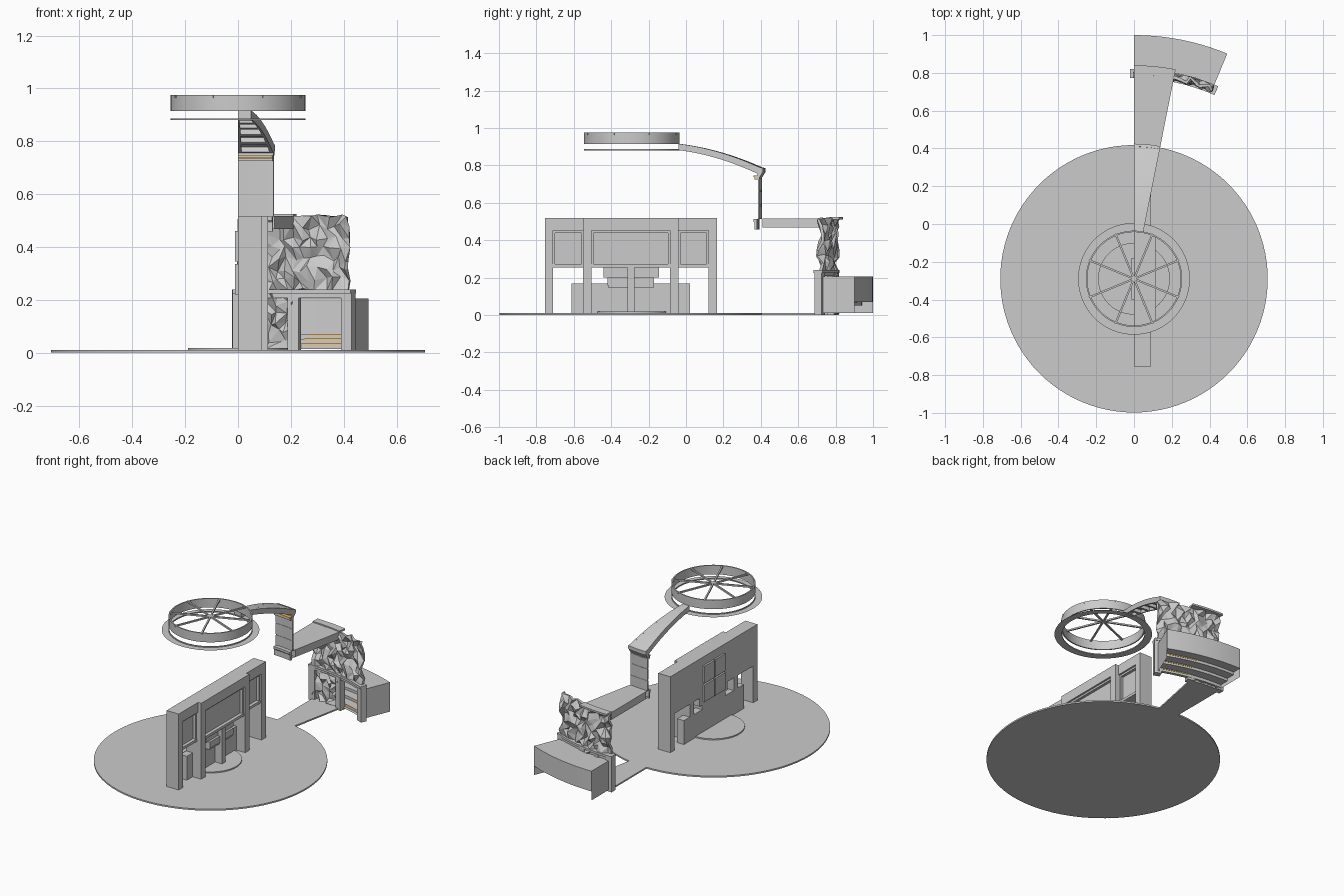
import bpy, bmesh, math, random
from mathutils import Vector, Matrix

if "Cube" in bpy.data.objects:
    bpy.data.objects.remove(bpy.data.objects["Cube"])

random.seed(4)
CY = -0.29            # rotation centre of the round plan
HALF, FULL = 11.25, 22.5


def finish(name, bm, color=None, smooth=False):
    bmesh.ops.recalc_face_normals(bm, faces=bm.faces)
    me = bpy.data.meshes.new(name)
    bm.to_mesh(me)
    bm.free()
    ob = bpy.data.objects.new(name, me)
    bpy.context.collection.objects.link(ob)
    if color:
        mat = bpy.data.materials.new(name + "_colour")
        mat.diffuse_color = color
        mat.use_nodes = True
        mat.node_tree.nodes["Principled BSDF"].inputs["Base Color"].default_value = mat.diffuse_color
        me.materials.append(mat)
    if smooth:
        bpy.ops.object.select_all(action='DESELECT')
        ob.select_set(True)
        bpy.context.view_layer.objects.active = ob
        bpy.ops.object.shade_smooth_by_angle(angle=math.radians(30))
    return ob


def polar(r, deg, z):
    a = math.radians(deg)
    return Vector((r * math.sin(a), CY + r * math.cos(a), z))


def sweep(name, prof, a0=0, a1=HALF, n=6, closed=True, color=None):
    """Sweep an (r, z) profile round the plan centre."""
    bm = bmesh.new()
    full = abs(a1 - a0) >= 360
    rows = [[bm.verts.new(polar(r, a0 + (a1 - a0) * i / n, z)) for r, z in prof]
            for i in range(n if full else n + 1)]
    m = len(prof)
    for i in range(n):
        A, B = rows[i], rows[(i + 1) % len(rows)]
        for j in range(m if closed else m - 1):
            k = (j + 1) % m
            bm.faces.new((A[j], B[j], B[k], A[k]))
    if closed and not full:
        bm.faces.new(rows[0])
        bm.faces.new(rows[-1])
    return finish(name, bm, color, True)


def ring(name, r0, r1, z0, z1, *args, **kw):
    return sweep(name, [(r0, z0), (r1, z0), (r1, z1), (r0, z1)], *args, **kw)


def box(name, x0, x1, y0, y1, z0, z1, color=None):
    bm = bmesh.new()
    bmesh.ops.create_cube(bm, size=1)
    for v in bm.verts:
        v.co = ((x0 + x1) / 2 + v.co.x * (x1 - x0), (y0 + y1) / 2 + v.co.y * (y1 - y0),
                (z0 + z1) / 2 + v.co.z * (z1 - z0))
    return finish(name, bm, color)


def disc(name, r, z0, z1, n=96):
    bm = bmesh.new()
    bmesh.ops.create_cone(bm, cap_ends=True, segments=n, radius1=r, radius2=r, depth=z1 - z0,
                          matrix=Matrix.Translation((0, CY, (z0 + z1) / 2)))
    return finish(name, bm, smooth=True)


def rock(name, a0, a1, z0, z1, na, nz, r=1.085):
    """Faceted, jittered stone face on the curved outer wall."""
    bm = bmesh.new()
    g = []
    for j in range(nz + 1):
        row = []
        for i in range(na + 1):
            ja = random.uniform(-.35, .35) if 0 < i < na else 0
            jz = random.uniform(-.3, .3) if 0 < j < nz else random.uniform(-.1, .1)
            row.append(bm.verts.new(polar(r + random.uniform(-.016, .022),
                                          a0 + (a1 - a0) * (i + ja) / na,
                                          z0 + (z1 - z0) * (j + jz) / nz)))
        g.append(row)
    for j in range(nz):
        for i in range(na):
            a, b, c, d = g[j][i], g[j][i + 1], g[j + 1][i + 1], g[j + 1][i]
            tris = ((a, b, c), (a, c, d)) if random.random() < .5 else ((a, b, d), (b, c, d))
            for t in tris:
                bm.faces.new(t)
    ob = finish(name, bm)
    mod = ob.modifiers.new("thickness", 'SOLIDIFY')
    mod.thickness, mod.offset = .016, 0


ORANGE = (1.0, .55, .12, 1)

# floor: round base, passage wedge, raised plinth
disc("floor_disc", .708, 0, .01)
ring("passage_floor", .70, 1.1, 0, .01)
disc("centre_plinth", .19, .01, .018, 64)

# central gate wall
for i, (y, x) in enumerate(((-.755, .09), (-.55, .113), (-.085, .113), (.12, .09))):
    box(f"gate_pier_{i}", 0, x, y, y + .045, 0, .518)
for i, (y0, y1, x) in enumerate(((-.71, -.55, .09), (-.505, -.085, .113), (-.04, .12, .09))):
    box(f"gate_cornice_{i}", 0, x, y0, y1, .452, .518)
    box(f"gate_panel_{i}", 0, x - .03, y0, y1, .26, .455)
    box(f"gate_lintel_{i}", 0, x - .008, y0, y1, .255, .272)
    # slim frame around each recessed panel
    for k, y in enumerate((y0, y1 - .01)):
        box(f"gate_frame_{i}_{k}", 0, x - .012, y, y + .01, .26, .455)
    box(f"gate_frame_top_{i}", 0, x - .012, y0, y1, .44, .455)
box("gate_low_wall", 0, .05, -.612, .022, .01, .17)
box("altar_canopy", 0, .07, -.44, -.145, .2, .257)
box("altar_table", 0, .085, -.42, -.17, .158, .2)
box("altar_trim", 0, .08, -.415, -.175, .146, .158)
box("altar_column", 0, .1, -.312, -.275, .01, .257)
for i, y in enumerate((-.40, -.285)):
    for j, z in enumerate((.22, .345)):
        box(f"rear_door_panel_{i}_{j}", -.012, 0, y, y + .105, z, z + .115)

# skylight drum, lower ring and spokes
ring("skylight_drum", .247, .255, .915, .975, 0, 360, 64)
ring("skylight_lower_band", .25, .255, .88, .887, 0, 360, 64)
sweep("skylight_flange", [(.254, .88), (.296, .88)], 0, 360, 64, closed=False)
for i in range(8):
    bm = bmesh.new()
    bmesh.ops.create_cube(bm, size=1)
    bm.transform(Matrix.Translation((0, CY, 0)) @ Matrix.Rotation(math.radians(22.5 + 45 * i), 4, 'Z')
                 @ Matrix.Translation((.129, 0, .969)) @ Matrix.Diagonal((.258, .01, .01, 1)))
    finish(f"skylight_spoke_{i}", bm)

# curved roof arm: top shell, two edge beams, cross ribs below
N = 16


def arm_z(t):
    return .916 - .055 * t - .078 * t * t


def arm(name, t0, t1, depth, a0, a1, n):
    ts = [t0 + (t1 - t0) * k / n for k in range(n + 1)]
    top = [(.254 + .458 * t, arm_z(t)) for t in ts]
    low = [(.254 + .458 * t - .012 * t, arm_z(t) - depth) for t in reversed(ts)]
    sweep(name, top + low, a0, a1, 4)


arm("arm_shell", 0, 1, .012, 0, HALF, N)
arm("arm_edge_beam_left", 0, 1, .034, 0, 1.1, N)
arm("arm_edge_beam_right", 0, 1, .034, HALF - 1.1, HALF, N)
for i in range(6):
    arm(f"arm_rib_{i}", i * .19, i * .19 + .05, .034, 0, HALF, 2)
sweep("arm_end_cornice", [(.685, .75), (.685, .737), (.668, .737), (.668, .725), (.69, .725),
                          (.715, .765), (.715, .785), (.70, .79)])
ring("arm_end_trim", .664, .69, .739, .746, color=ORANGE)

# upright clerestory panel with bands
for i, (z0, z1) in enumerate(((.515, .583), (.588, .662), (.667, .73))):
    ring(f"clerestory_band_{i}", .688, .697, z0, z1)
ring("clerestory_core", .69, .695, .515, .735)

# gallery roof
ring("gallery_slab", .712, 1.08, .468, .517)
sweep("gallery_link", [(.67, .516), (.715, .516)], closed=False)
sweep("gallery_soffit", [(.68, .468), (.715, .468)], closed=False)
sweep("gallery_fascia", [(.668, .458), (.682, .458), (.682, .515), (.664, .515), (.664, .50), (.668, .495)])
ring("gallery_end_cornice", 1.08, 1.13, .512, .524)

# outer stone wall
rock("stone_wall_upper", 0, FULL, .235, .517, 14, 7)
rock("stone_wall_lower", 0, HALF, .01, .225, 7, 6)

# pavilion front frame
for i, a in enumerate((0, HALF, FULL)):
    ring(f"bay_post_{i}", 1.068, 1.108, .0, .235, a - 1.15, a + 1.15, 2)
ring("bay_header", 1.07, 1.105, .208, .225, 0, FULL, 10)
ring("bay_header_cap", 1.062, 1.112, .225, .24, -1.15, FULL + 1.15, 12)

# pavilion room: shell with stepped floor and end caps
room = [(1.09, .205), (1.29, .205), (1.29, .07), (1.23, .07), (1.23, .052), (1.17, .052),
        (1.17, .034), (1.11, .034), (1.11, .015), (1.09, .015)]
sweep("room_shell", room, 0, FULL, 10, closed=False)
for i, (r, z) in enumerate(((1.11, .034), (1.17, .052), (1.23, .07))):
    ring(f"step_edge_{i}", r - .003, r + .003, z - .005, z + .001, HALF + 1.2, FULL - 1.2, 6, color=ORANGE)
for i, a in enumerate((0, FULL)):
    bm = bmesh.new()
    bm.faces.new([bm.verts.new(polar(r, a, z)) for r, z in ((1.09, .01), (1.29, .01), (1.29, .205), (1.09, .205))])
    finish(f"room_end_{i}", bm)
